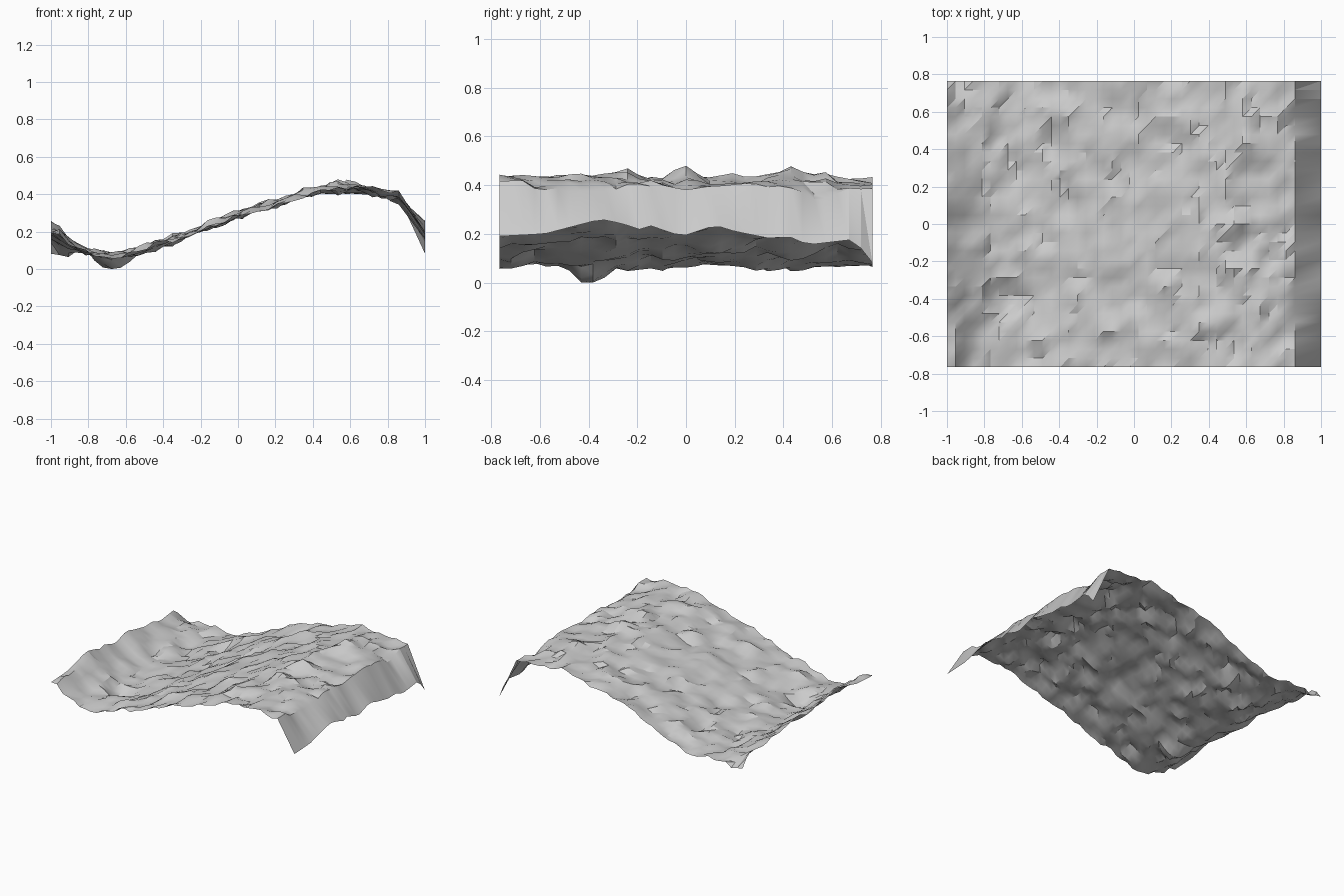
import bpy
import bmesh
from mathutils import Vector, noise

cube = bpy.data.objects.get("Cube")
if cube:
    bpy.data.objects.remove(cube)

HALF_Y = 0.765
COLUMNS, ROWS = 40, 32
RIDGE_X = 0.86
BLEND_X = -0.76

# Hill and valley section across the width, as (x, z)
SECTION = [(-0.95, 0.08), (-0.8, 0.08), (-0.68, 0.07), (-0.55, 0.09), (-0.4, 0.135),
           (-0.25, 0.195), (-0.1, 0.255), (0.05, 0.31), (0.2, 0.355), (0.35, 0.40),
           (0.5, 0.422), (0.62, 0.425), (0.75, 0.41), (0.87, 0.385)]
# Height of the two outer edges along the depth, as (y, z)
EDGE = [(-0.77, 0.19), (-0.58, 0.20), (-0.35, 0.26), (-0.25, 0.24), (-0.2, 0.215),
        (-0.15, 0.235), (-0.05, 0.2), (0, 0.195), (0.12, 0.235), (0.2, 0.21),
        (0.35, 0.18), (0.42, 0.19), (0.5, 0.155), (0.67, 0.175), (0.72, 0.14), (0.77, 0.075)]
# Local bumps and pits, as (x, y, height)
BUMPS = [(-0.68, -0.4, -0.1), (0.53, -0.02, 0.045), (0.6, 0.4, 0.03),
         (0.55, -0.28, 0.04), (0.86, 0.55, -0.04)]


def sample(points, t):
    for (a, va), (b, vb) in zip(points, points[1:]):
        if t <= b:
            return va + (vb - va) * max(0, t - a) / (b - a)
    return points[-1][1]


def height(x, y):
    if x > RIDGE_X + 0.01 or x < -0.99:
        return sample(EDGE, y)
    z = sample(SECTION, x)
    # The left side curls up gradually to its edge
    if x < BLEND_X:
        t = (BLEND_X - x) / (BLEND_X + 1)
        z += (sample(EDGE, y) - z) * t ** 1.3
    z += 0.024 * noise.noise(Vector((x * 5, y * 5, 3.7)))
    z += 0.036 * noise.noise(Vector((x * 10, y * 9, 8.3)))
    z += 0.020 * noise.noise(Vector((x * 19, y * 15, 1.9)))
    for bx, by, h in BUMPS:
        d2 = (x - bx) ** 2 + (y - by) ** 2
        z += h * max(0, 1 - d2 / 0.018) ** 2
    return max(z, 0)


# Even columns up to the ridge, then one wide strip down the slope
xs = [-1 + (1 + RIDGE_X) * i / COLUMNS for i in range(COLUMNS + 1)] + [1]
ys = [-HALF_Y + 2 * HALF_Y * j / ROWS for j in range(ROWS + 1)]

bm = bmesh.new()
grid = [[bm.verts.new((x, y, height(x, y))) for y in ys] for x in xs]
for left, right in zip(grid, grid[1:]):
    for j in range(ROWS):
        bm.faces.new((left[j], right[j], right[j + 1]))
        bm.faces.new((left[j], right[j + 1], left[j + 1]))

mesh = bpy.data.meshes.new("terrain")
bm.to_mesh(mesh)
bm.free()
terrain = bpy.data.objects.new("terrain", mesh)
bpy.context.collection.objects.link(terrain)

# Plain grey ground colour
grey = bpy.data.materials.new("light grey")
grey.use_nodes = True
colour = (0.6, 0.6, 0.6, 1)
grey.diffuse_color = colour
grey.node_tree.nodes["Principled BSDF"].inputs["Base Color"].default_value = colour
mesh.materials.append(grey)

bpy.context.view_layer.objects.active = terrain
terrain.select_set(True)
bpy.ops.object.shade_smooth_by_angle()
